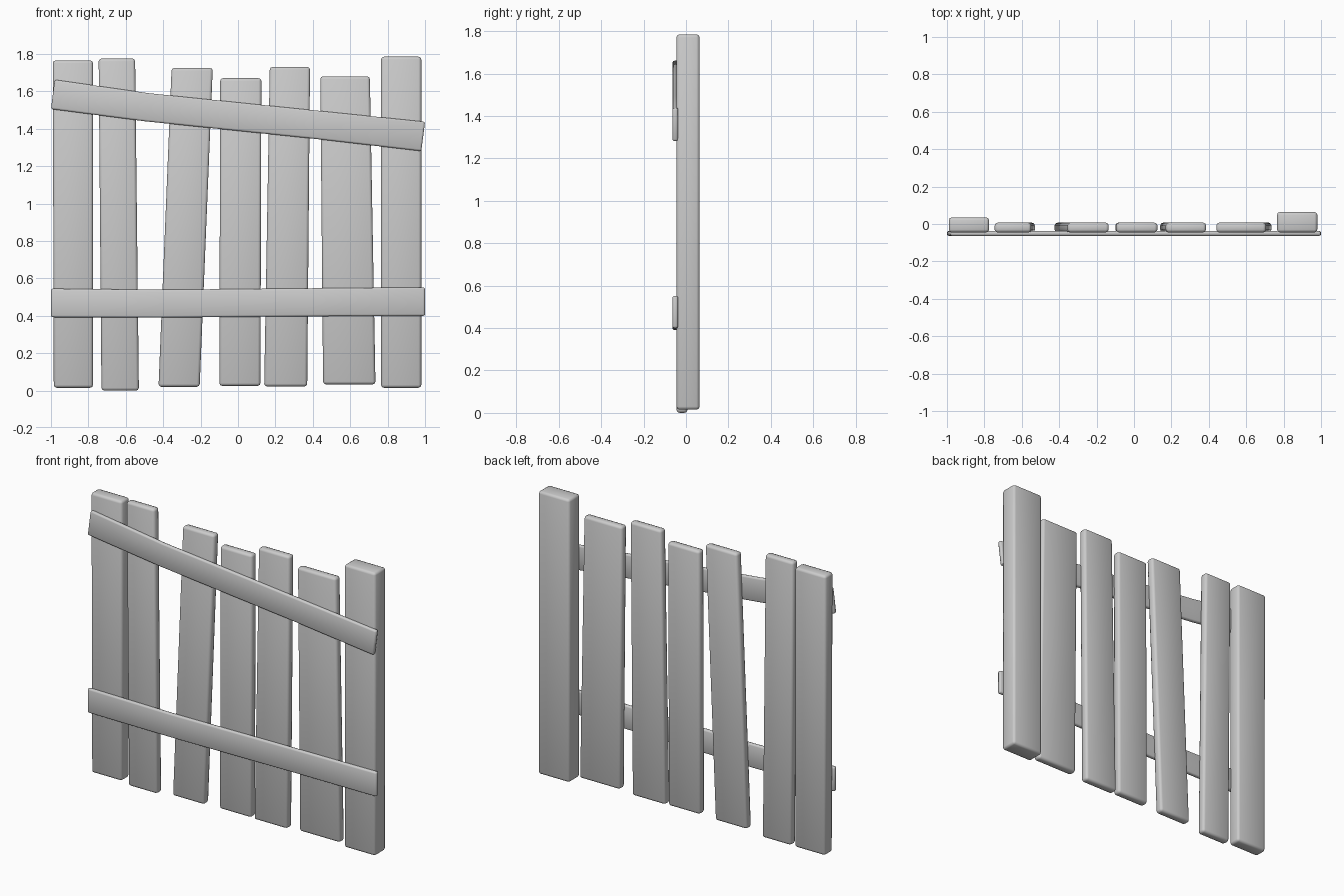
import bpy, bmesh

if "Cube" in bpy.data.objects:
    bpy.data.objects.remove(bpy.data.objects["Cube"])


def board(name, stations, y0, y1, bevel):
    """Sweep a rectangle through stations; each is a pair of (x, z) edge points."""
    bm = bmesh.new()
    rings = []
    for a, b in stations:
        rings.append([bm.verts.new((x, y, z)) for (x, z), y in
                      ((a, y0), (b, y0), (b, y1), (a, y1))])
    for r, s in zip(rings, rings[1:]):
        for i in range(4):
            j = (i + 1) % 4
            bm.faces.new((r[i], r[j], s[j], s[i]))
    bm.faces.new(rings[0][::-1])
    bm.faces.new(rings[-1])
    bmesh.ops.recalc_face_normals(bm, faces=bm.faces)
    # soften every outer edge
    edges = [e for e in bm.edges if e.calc_face_angle(0) > 0.5]
    bmesh.ops.bevel(bm, geom=edges, offset=bevel, segments=2, profile=0.5,
                    affect='EDGES', clamp_overlap=True)
    for f in bm.faces:
        f.smooth = True
    mesh = bpy.data.meshes.new(name)
    bm.to_mesh(mesh)
    bm.free()
    obj = bpy.data.objects.new(name, mesh)
    bpy.context.collection.objects.link(obj)
    return obj


# Upright planks: bottom x range, top x range, bottom z, top z, back y
planks = [
    ("left_post", -0.985, -0.775, -0.99, -0.775, 0.015, 1.765, 0.035),
    ("plank", -0.73, -0.53, -0.745, -0.55, 0.0, 1.775, 0.007),
    ("plank", -0.425, -0.205, -0.355, -0.135, 0.02, 1.725, 0.007),
    ("plank", -0.10, 0.12, -0.095, 0.125, 0.025, 1.67, 0.007),
    ("plank", 0.14, 0.37, 0.17, 0.385, 0.022, 1.73, 0.007),
    ("plank", 0.455, 0.735, 0.44, 0.705, 0.033, 1.68, 0.007),
    ("right_post", 0.765, 0.98, 0.765, 0.98, 0.015, 1.785, 0.064),
]
for name, a0, b0, a1, b1, z0, z1, back in planks:
    mid = (z0 + z1) / 2
    board(name, [((a0, z0), (b0, z0)),
                 (((a0 + a1) / 2, mid), ((b0 + b1) / 2, mid)),
                 ((a1, z1), (b1, z1))], -0.045, back, 0.015)

# Sloping upper rail and level lower rail, each slightly bent
board("upper_rail", [((-1.0, 1.505), (-0.98, 1.662)),
                     ((-0.50, 1.44), (-0.48, 1.59)),
                     ((0.40, 1.347), (0.42, 1.497)),
                     ((0.98, 1.28), (1.0, 1.437))], -0.064, -0.037, 0.01)
board("lower_rail", [((-1.0, 0.392), (-1.0, 0.545)),
                     ((-0.42, 0.39), (-0.42, 0.539)),
                     ((0.40, 0.397), (0.40, 0.547)),
                     ((1.0, 0.399), (1.0, 0.552))], -0.064, -0.037, 0.01)
